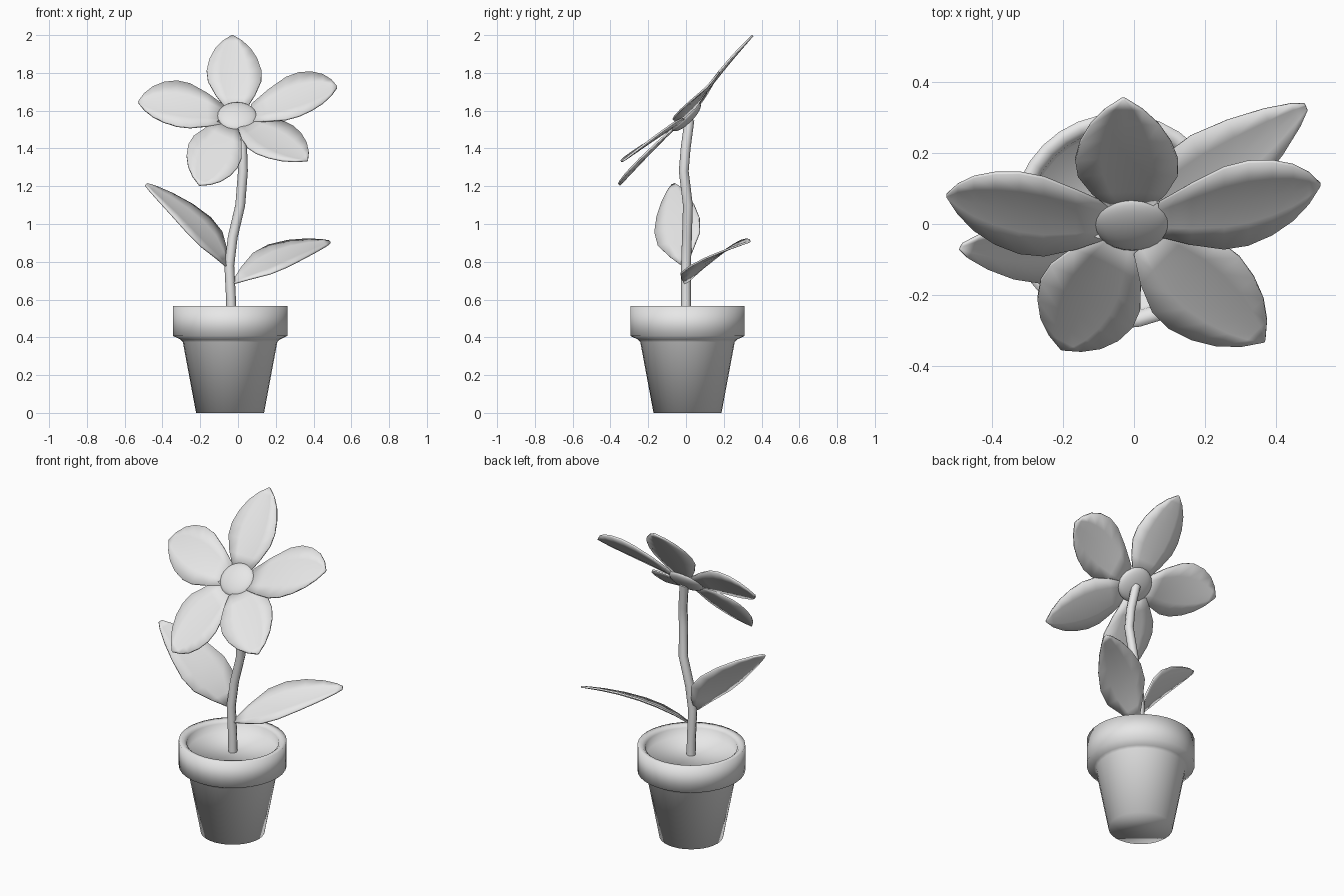
import bpy, bmesh, math
from mathutils import Vector

cube = bpy.data.objects.get("Cube")
if cube:
    bpy.data.objects.remove(cube, do_unlink=True)

# One plain grey for every part
grey = bpy.data.materials.new("light_grey")
grey.use_nodes = True
colour = (0.8, 0.8, 0.8, 1)
grey.diffuse_color = colour
grey.node_tree.nodes["Principled BSDF"].inputs["Base Color"].default_value = colour


def add_mesh(name, bm):
    bmesh.ops.recalc_face_normals(bm, faces=bm.faces)
    for face in bm.faces:
        face.smooth = True
    mesh = bpy.data.meshes.new(name)
    bm.to_mesh(mesh)
    bm.free()
    mesh.materials.append(grey)
    obj = bpy.data.objects.new(name, mesh)
    bpy.context.collection.objects.link(obj)
    return obj


def lathe(name, profile, centre, sides):
    """Turn a (radius, height) profile round a vertical axis and cap both ends."""
    bm = bmesh.new()
    rings = []
    for r, z in profile:
        angles = [math.tau * i / sides for i in range(sides)]
        rings.append([bm.verts.new((centre[0] + r * math.cos(a), centre[1] + r * math.sin(a), z))
                      for a in angles])
    for low, high in zip(rings, rings[1:]):
        for i in range(sides):
            j = (i + 1) % sides
            bm.faces.new((low[i], low[j], high[j], high[i]))
    bm.faces.new(rings[0])
    bm.faces.new(rings[-1])
    return add_mesh(name, bm)


def blade(name, base, mid, tip, half, widths, thickness):
    """Thin pointed blade: a curved midrib through mid, widened along the half vector."""
    base, mid, tip, half = map(Vector, (base, mid, tip, half))
    handle = 2 * mid - (base + tip) / 2
    cup = (tip - base).cross(half).normalized() * 0.012
    if cup.z < 0:
        cup = -cup
    bm = bmesh.new()
    rows = []
    for t, w in widths:
        p = base * (1 - t) ** 2 + handle * 2 * t * (1 - t) + tip * t * t
        rows.append([bm.verts.new(p + half * w * s + cup * w * (s * s - 0.5))
                     for s in (-1, -0.5, 0, 0.5, 1)])
    for a, b in zip(rows, rows[1:]):
        for i in range(4):
            bm.faces.new((a[i], a[i + 1], b[i + 1], b[i]))
    obj = add_mesh(name, bm)
    solid = obj.modifiers.new("thickness", 'SOLIDIFY')
    solid.thickness = thickness
    solid.offset = 0
    return obj


# Pot with a stepped rim, rounded lip and flat soil
pot_profile = [(0.18, 0), (0.25, 0.375), (0.262, 0.388), (0.303, 0.408), (0.303, 0.565),
               (0.275, 0.565), (0.258, 0.55), (0.25, 0.5)]
lathe("pot", pot_profile, (-0.042, 0.008), 32)

# Bent stem
path = [(-0.035, 0, 0.49), (-0.037, 0, 0.6), (-0.046, 0, 0.78), (-0.028, 0.005, 0.93),
        (0.012, 0.01, 1.1), (0.026, -0.012, 1.28), (0.022, -0.002, 1.4), (0, 0.018, 1.55)]
curve = bpy.data.curves.new("stem", 'CURVE')
curve.dimensions = '3D'
curve.bevel_depth = 0.026
curve.bevel_resolution = 2
curve.use_fill_caps = True
spline = curve.splines.new('POLY')
spline.points.add(len(path) - 1)
for point, co in zip(spline.points, path):
    point.co = (*co, 1)
curve.materials.append(grey)
stem = bpy.data.objects.new("stem", curve)
bpy.context.collection.objects.link(stem)
stem.select_set(True)
bpy.context.view_layer.objects.active = stem
bpy.ops.object.convert(target='MESH')
bpy.ops.object.shade_smooth_by_angle(angle=math.radians(50))

# Flattened flower centre, tilted to the front
bpy.ops.mesh.primitive_uv_sphere_add(segments=24, ring_count=12, radius=1,
                                     location=(-0.005, 0.002, 1.568),
                                     rotation=(math.radians(45), 0, 0))
middle = bpy.context.object
middle.name = "flower_centre"
middle.scale = (0.106, 0.103, 0.036)
middle.data.materials.append(grey)
bpy.ops.object.shade_smooth()

# Five petals: base, midpoint, tip, half-width vector
petal_widths = [(0, 0.4), (0.2, 0.72), (0.4, 0.97), (0.55, 1), (0.7, 0.88),
                (0.83, 0.66), (0.93, 0.36), (1, 0.02)]
petals = {
    "petal_top": ((-0.01, 0.05, 1.615), (-0.02, 0.17, 1.79), (-0.03, 0.353, 1.998), (0.145, 0, 0)),
    "petal_left": ((0.07, 0.015, 1.585), (0.3, 0.058, 1.675), (0.525, 0.11, 1.725), (0, 0.117, 0.115)),
    "petal_right": ((-0.07, 0.01, 1.575), (-0.3, 0.032, 1.63), (-0.528, 0.08, 1.645), (0, 0.113, 0.12)),
    "petal_lower_left": ((0.04, -0.045, 1.53), (0.18, -0.175, 1.45), (0.368, -0.33, 1.337),
                         (0.1, 0.1, 0.07)),
    "petal_lower_right": ((-0.04, -0.045, 1.525), (-0.125, -0.205, 1.37), (-0.205, -0.352, 1.207),
                          (0.13, -0.065, -0.06)),
}
for name, (base, mid, tip, half) in petals.items():
    blade(name, base, mid, tip, half, petal_widths, 0.01)

# Two leaves on the stem
leaf_widths = [(0, 0.08), (0.15, 0.5), (0.33, 0.93), (0.5, 1), (0.68, 0.83),
               (0.84, 0.55), (0.95, 0.27), (1, 0.08)]
blade("leaf_right", (-0.06, -0.01, 0.78), (-0.21, -0.045, 0.99), (-0.486, -0.065, 1.21),
      (0.06, 0.118, 0.04), leaf_widths, 0.01)
blade("leaf_left", (-0.025, 0, 0.69), (0.21, 0.135, 0.825), (0.485, 0.33, 0.905),
      (-0.05, 0.115, 0.057), leaf_widths, 0.01)
